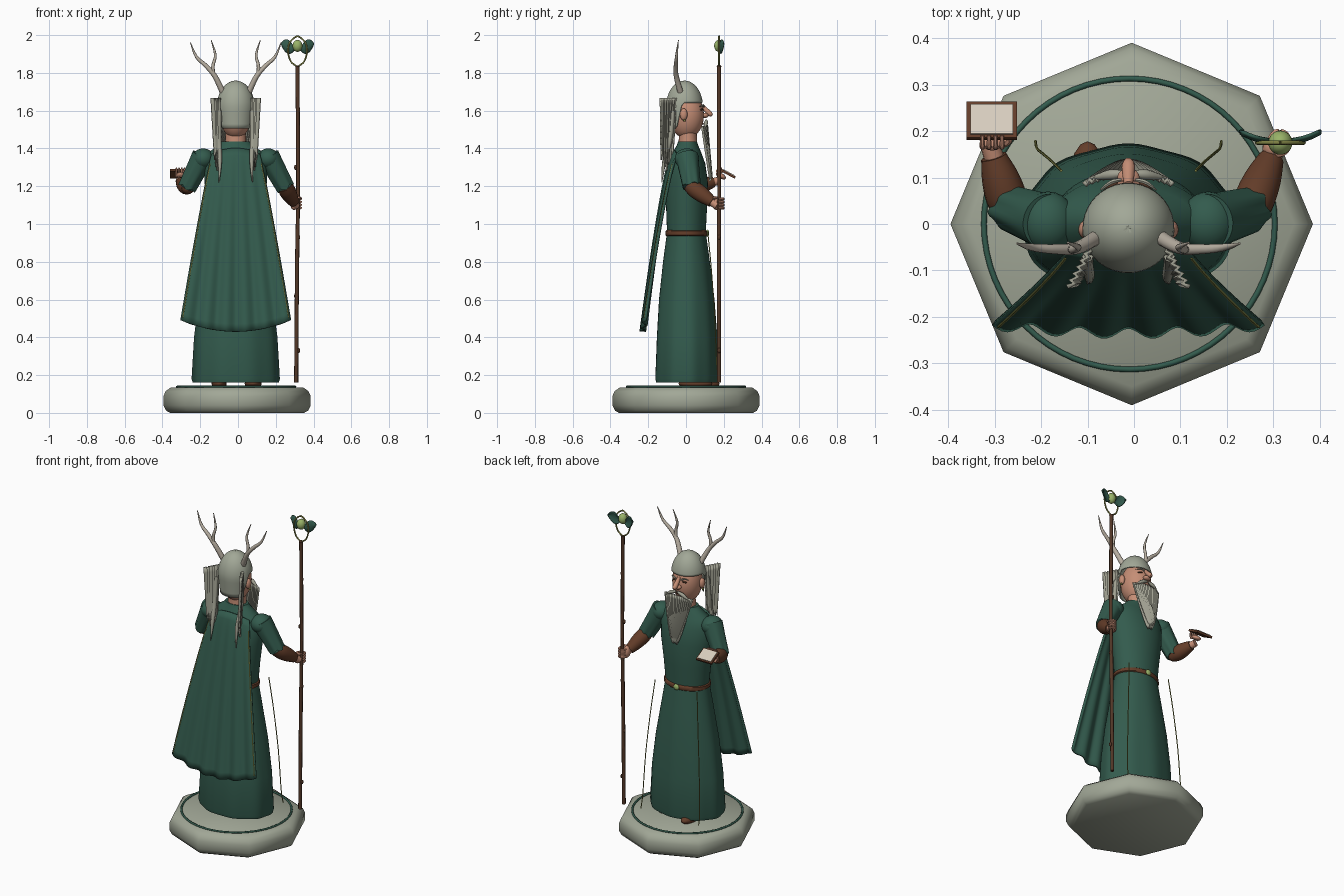
import bpy, bmesh, math
from mathutils import Vector
from math import sin, cos, pi, sqrt

if "Cube" in bpy.data.objects:
    bpy.data.objects.remove(bpy.data.objects["Cube"])

CX = -0.012  # symmetry plane of the figure


def mat(name, r, g, b):
    m = bpy.data.materials.new(name)
    m.diffuse_color = (r, g, b, 1)
    m.use_nodes = True
    m.node_tree.nodes["Principled BSDF"].inputs["Base Color"].default_value = m.diffuse_color
    return m


STONE = mat("pale_stone", .36, .39, .31)
GREEN = mat("deep_green_cloth", .033, .105, .075)
LEATHER = mat("brown_leather", .125, .046, .022)
WOOD = mat("dark_wood", .085, .038, .02)
SKIN = mat("skin", .56, .27, .18)
BONE = mat("bone", .48, .43, .36)
GOLD = mat("olive_gold", .22, .23, .06)
ORB = mat("pale_green_orb", .32, .45, .14)
PAPER = mat("paper", .68, .61, .51)
HAIR = mat("grey_hair", .36, .36, .29)


def make(name, verts, faces, m):
    me = bpy.data.meshes.new(name)
    me.from_pydata([tuple(v) for v in verts], [], faces)
    me.materials.append(m)
    bm = bmesh.new()
    bm.from_mesh(me)
    bmesh.ops.recalc_face_normals(bm, faces=bm.faces)
    bm.to_mesh(me)
    bm.free()
    ob = bpy.data.objects.new(name, me)
    bpy.context.collection.objects.link(ob)
    return ob


def grid(name, f, nu, nv, m, wrap=False, caps=False, thick=0):
    """Surface f(i, j): i runs round or across, j runs along."""
    verts = [f(i, j) for j in range(nv) for i in range(nu)]
    faces = [(j * nu + i, j * nu + (i + 1) % nu, (j + 1) * nu + (i + 1) % nu, (j + 1) * nu + i)
             for j in range(nv - 1) for i in range(nu if wrap else nu - 1)]
    if caps:
        faces += [tuple(range(nu)), tuple(range((nv - 1) * nu, nv * nu))]
    ob = make(name, verts, faces, m)
    if thick:
        s = ob.modifiers.new("thickness", 'SOLIDIFY')
        s.thickness, s.offset = thick, 0
    return ob


def lathe(name, rings, m, n=40, fold=0.0, cx=CX):
    """Elliptic rings (z, rx, ry, y), with optional cloth folds fading upwards."""
    top = rings[-1][0]

    def f(i, j):
        z, rx, ry, y = rings[j]
        a = 2 * pi * i / n
        k = 1 + fold * sin(9 * a) * max(0, top - z)
        return (cx + rx * k * cos(a), y + ry * k * sin(a), z)
    return grid(name, f, n, len(rings), m, True, True)


def spline(pts, k=4):
    """Catmull-Rom samples of points with any number of channels."""
    p = [pts[0]] + list(pts) + [pts[-1]]
    out = []
    for s in range(1, len(p) - 2):
        for t in [q / k for q in range(k)]:
            out.append([.5 * (2 * b + (c - a) * t + (2 * a - 5 * b + 4 * c - d) * t * t
                              + (3 * b - a - 3 * c + d) * t ** 3)
                        for a, b, c, d in zip(*p[s - 1:s + 3])])
    return out + [list(pts[-1])]


def tube(name, pts, m, n=8, smooth=True, k=4):
    """Round tube along points (x, y, z, radius)."""
    P = spline(pts, k) if smooth else pts
    V = [Vector(p[:3]) for p in P]
    T = [(V[min(j + 1, len(V) - 1)] - V[max(j - 1, 0)]).normalized() for j in range(len(V))]
    ref = Vector((0, 1, 0)) if abs(T[0].y) < .8 else Vector((1, 0, 0))

    def f(i, j):
        u = T[j].cross(ref).normalized()
        w = T[j].cross(u)
        a = 2 * pi * i / n
        return V[j] + (u * cos(a) + w * sin(a)) * max(P[j][3], .001)
    return grid(name, f, n, len(V), m, True, True)


def ball(name, c, r, m, rot=(0, 0, 0), n=16):
    bpy.ops.mesh.primitive_uv_sphere_add(segments=n, ring_count=n // 2 + 2, location=c, rotation=rot)
    ob = bpy.context.object
    ob.name, ob.scale = name, r
    ob.data.materials.append(m)
    return ob


def box(name, c, size, m, rot=(0, 0, 0)):
    bpy.ops.mesh.primitive_cube_add(size=1, location=c, rotation=rot)
    ob = bpy.context.object
    ob.name, ob.scale = name, size
    ob.data.materials.append(m)


# Octagonal plinth with an inlaid ring
lathe("plinth", [(z, r, r, 0) for z, r in ((0, .355), (.012, .376), (.04, .39), (.088, .39),
                                         (.115, .378), (.135, .35))], STONE, n=8, cx=-.005)
bpy.ops.mesh.primitive_torus_add(major_radius=.313, minor_radius=.006, major_segments=64,
                                 minor_segments=8, location=(-.01, 0, .138))
bpy.context.object.name = "plinth_ring"
bpy.context.object.data.materials.append(GREEN)

# Robe, belt, shoes
lathe("robe_skirt", [(.16, .226, .163, .003), (.18, .232, .168, .003), (.4, .22, .16, .004),
                     (.6, .195, .147, .003), (.8, .16, .124, .002), (.96, .133, .102, .002)], GREEN, 72, .02)
lathe("robe_top", [(.94, .133, .102, .002), (1.08, .146, .108, .003), (1.22, .165, .112, .004),
                   (1.32, .168, .098, .004), (1.38, .145, .075, .005), (1.42, .085, .055, .008),
                   (1.437, .073, .05, .008)], GREEN)
lathe("belt", [(.937, .136, .106, .002), (.942, .143, .111, .002), (.962, .142, .11, .002),
               (.967, .134, .104, .002)], LEATHER)
ball("belt_buckle", (CX, .113, .952), (.018, .01, .018), ORB)
ball("left_shoe", (-.1, .09, .155), (.04, .088, .03), LEATHER)
ball("right_shoe", (.08, .05, .155), (.045, .09, .025), LEATHER)

# Hanging cords at the front of the robe
for s, side in ((-1, "left"), (1, "right")):
    tube(side + "_cord", [(CX + s * x, y, z, .003) for x, y, z in
         ((.145, .115, .96), (.165, .135, .75), (.185, .152, .5), (.197, .163, .25), (.2, .178, .165))], GOLD, 6)


# Cape with a wavy hem and trimmed edges
def cape_point(u, v):
    half = .125 + .165 * v ** .9
    y = -.07 - .16 * v ** .75 + .025 * u * u * (1 - v * .3)
    y += .011 * v * cos(u * 5.5 * pi)
    z = 1.40 - .97 * v + .06 * u * u * v - .03 * u * u * (1 - v)
    return (CX + u * half, y, z)


grid("cape", lambda i, j: cape_point(i / 30 - 1, j / 24), 61, 25, GREEN, thick=.013)
for s, side in ((-1, "left"), (1, "right")):
    tube(side + "_cape_trim", [(*(Vector(cape_point(s * .975, .06 + .92 * j / 9)) + Vector((0, -.006, 0))), .0035)
                               for j in range(10)], GOLD, 6)

# Head, neck, ears, nose, eyes and brows
lathe("neck", [(1.42, .057, .05, .01), (1.47, .053, .047, .01), (1.53, .055, .05, .01)], SKIN, 24)
ball("head", (CX, .003, 1.577), (.084, .092, .125), SKIN, n=32)
tube("nose", [(CX, .085, 1.63, .009), (CX, .105, 1.605, .013), (CX, .128, 1.583, .014),
              (CX, .14, 1.576, .006)], SKIN, 10)
ball("nose_base", (CX, .1, 1.575), (.024, .02, .014), SKIN)
for s, side in ((-1, "left"), (1, "right")):
    ball(side + "_ear", (CX + s * .092, -.012, 1.58), (.016, .02, .032), SKIN)
    ball(side + "_earring", (CX + s * .1, -.008, 1.548), (.007, .007, .007), GOLD, n=8)
    ball(side + "_eye", (CX + s * .036, .083, 1.607), (.015, .007, .005), WOOD, (0, s * .15, -s * .4))
    tube(side + "_brow", [(CX + s * .016, .095, 1.62, .004), (CX + s * .037, .09, 1.628, .005),
                          (CX + s * .06, .073, 1.622, .002)], HAIR, 6)
    tube(side + "_moustache", [(CX + s * .006, .108, 1.548, .006), (CX + s * .04, .106, 1.535, .011),
                               (CX + s * .085, .098, 1.505, .002)], HAIR, 8)
ball("mouth", (CX, .088, 1.53), (.02, .01, .004), LEATHER)


# Close cap, low at the nape and high over the brow
def cap_point(i, j):
    a, t = 2 * pi * i / 40, j / 16
    k = min(1, max(0, (sin(a) + .55) / .5))
    low = 1.505 + .137 * k * k * (3 - 2 * k)
    z = low + (1.756 - low) * sin(t * pi / 2)
    r = sqrt(max(0, 1 - ((z - 1.62) / .136) ** 2)) if z > 1.62 else 1 - 1.1 * (1.62 - z)
    return (CX + .097 * r * cos(a), -.008 + .095 * r * sin(a), z)


grid("hair_cap", cap_point, 40, 17, STONE, wrap=True, thick=.006)


# Beard: a curved, ridged sheet tapering to a point
def beard_point(i, j):
    u, v = i / 16 - 1, j / 12
    half = .085 * (1 - v) ** .75 + .012
    ridge = .005 * cos(i * pi)
    z = 1.525 - .27 * v - .02 * (i % 2) * v - .01 * u * u
    return (CX + u * half, .108 + .024 * v - .022 * u * u * (1 - v) + ridge, z)


grid("beard", beard_point, 33, 13, HAIR, thick=.008)

# Long hair behind the ears and branching antlers
for s, side in ((-1, "left"), (1, "right")):
    def lock_point(i, j, s=s):
        u, v = i / 12, j / 10
        drop = .33 + .11 * (1 - u) * (i % 3 != 1) - .05 * (i % 2)
        w = 1 - .35 * v
        return (CX + s * (.08 + .046 * u * w + .006 * cos(i * pi) * (1 - v * .5)),
                -.05 - .085 * (u * w + .3 * v), 1.668 - drop * v)
    grid(side + "_long_hair", lock_point, 13, 11, HAIR, thick=.01)
    tube(side + "_lock_front", [(CX + s * .088, -.07, 1.6, .012), (CX + s * .09, -.085, 1.45, .014),
                               (CX + s * .084, -.115, 1.33, .011), (CX + s * .088, -.128, 1.22, .002)], HAIR)
    tube(side + "_antler", [(CX + s * x, y, z, r) for x, y, z, r in
         ((.07, -.03, 1.7, .016), (.112, -.052, 1.785, .0135), (.16, -.054, 1.84, .011),
          (.208, -.05, 1.885, .008), (.24, -.042, 1.96, .002))], BONE, 10)
    tube(side + "_antler_tine", [(CX + s * x, y, z, r) for x, y, z, r in
         ((.12, -.053, 1.79, .011), (.12, -.055, 1.84, .009), (.108, -.05, 1.895, .007),
          (.13, -.04, 1.973, .002))], BONE, 10)


# Sleeves with ruffled cuffs, bracers and elbows
def sleeve(name, a, b, r0, r1):
    a, b = Vector(a), Vector(b)
    d = (b - a).normalized()
    u = d.cross(Vector((0, 1, 0))).normalized()
    w = d.cross(u)

    def f(i, j):
        t, ang = j / 8, 2 * pi * i / 32
        r = (r0 + (r1 - r0) * t) * (1 + .06 * t * sin(ang * 7))
        return a + (b - a) * t + (u * cos(ang) + w * sin(ang)) * r + d * .008 * t * sin(ang * 5)
    grid(name, f, 32, 9, GREEN, True, True)


for side, sh, elbow, wrist in (("left", (-.185, .005, 1.36), (-.268, .035, 1.195), (-.302, .145, 1.222)),
                               ("right", (.16, .005, 1.36), (.25, .03, 1.195), (.295, .14, 1.115))):
    sleeve(side + "_sleeve", sh, elbow, .06, .047)
    ball(side + "_shoulder", (sh[0], sh[1], sh[2] - .015), (.06, .065, .055), GREEN, n=24)
    ball(side + "_elbow", elbow, (.038, .04, .036), LEATHER)
    E, W = Vector(elbow), Vector(wrist)
    tube(side + "_bracer", [(*E.lerp(W, t), r) for t, r in ((-.12, .036), (.2, .044), (.6, .04), (1, .028))],
         LEATHER, 16)
    tube(side + "_wrist", [(*E.lerp(W, .9), .022), (*E.lerp(W, 1.25), .021)], SKIN, 12)

# Open hand carrying a book
TILT = (-.5, 0, 0)
ball("open_palm", (-.305, .185, 1.255), (.028, .03, .014), SKIN, TILT)
for k in range(4):
    x = -.326 + .014 * k
    tube("open_finger_%d" % (k + 1), [(x, .175, 1.25, .0065), (x, .165, 1.285, .006), (x, .19, 1.296, .004)], SKIN, 6)
tube("open_thumb", [(-.285, .17, 1.25, .008), (-.268, .18, 1.27, .007), (-.268, .2, 1.28, .004)], SKIN, 6)
box("book_cover", (-.306, .222, 1.266), (.108, .088, .012), LEATHER, TILT)
box("book_page", (-.306, .2252, 1.2725), (.092, .072, .006), PAPER, TILT)

# Staff with knots, and the hand gripping it
SX, SY = .315, .175
tube("staff", [(.308, SY, .16, .011), (.31, SY, .45, .0105), (.313, SY, .8, .011), (.318, SY, 1.15, .01),
               (.317, SY, 1.5, .0105), (SX, SY, 1.8, .011), (SX, SY, 1.835, .013)], WOOD, 10)
for k, (z, s) in enumerate(((.33, 1), (.62, -1), (.93, 1), (1.3, -1), (1.6, 1))):
    ball("staff_knot_%d" % (k + 1), (.313 + s * .008, SY, z), (.008, .009, .014), WOOD, n=8)
ball("grip_palm", (.297, .162, 1.11), (.021, .026, .036), SKIN)
for k in range(4):
    z = 1.085 + .016 * k
    tube("grip_finger_%d" % (k + 1), [(.29, .175, z, .008), (.305, .197, z, .008), (.327, .193, z, .0075),
                                      (.334, .172, z, .006)], SKIN, 6)
tube("grip_thumb", [(.298, .15, 1.13, .009), (.32, .153, 1.14, .008), (.334, .165, 1.137, .005)], SKIN, 6)

# Staff head: a looped vine, orb and leaves
for s, side in ((-1, "left"), (1, "right")):
    tube(side + "_vine", [(SX + s * x, SY, z, .0045) for x, z in
         ((.004, 1.835), (.035, 1.86), (.05, 1.91), (.044, 1.955), (.022, 1.982), (0, 1.995))], GOLD, 8)

    def leaf_point(i, j, s=s):
        u, v = i / 4 - 1, j / 10
        w = .036 * sin(pi * min(1, v * .97 + .03)) ** .8
        return (SX + s * (.018 + .068 * v), SY + .02 * v * v + .008 * u * u,
                1.925 + .035 * v + u * w - .006 * v)
    grid(side + "_leaf", leaf_point, 9, 11, GREEN, thick=.006)
ball("staff_orb", (SX, SY, 1.943), (.026, .026, .032), ORB, n=24)

# Smooth shading with sharp edges kept
bpy.ops.object.select_all(action='SELECT')
bpy.context.view_layer.objects.active = bpy.data.objects["robe_skirt"]
bpy.ops.object.shade_smooth_by_angle(angle=math.radians(50))
